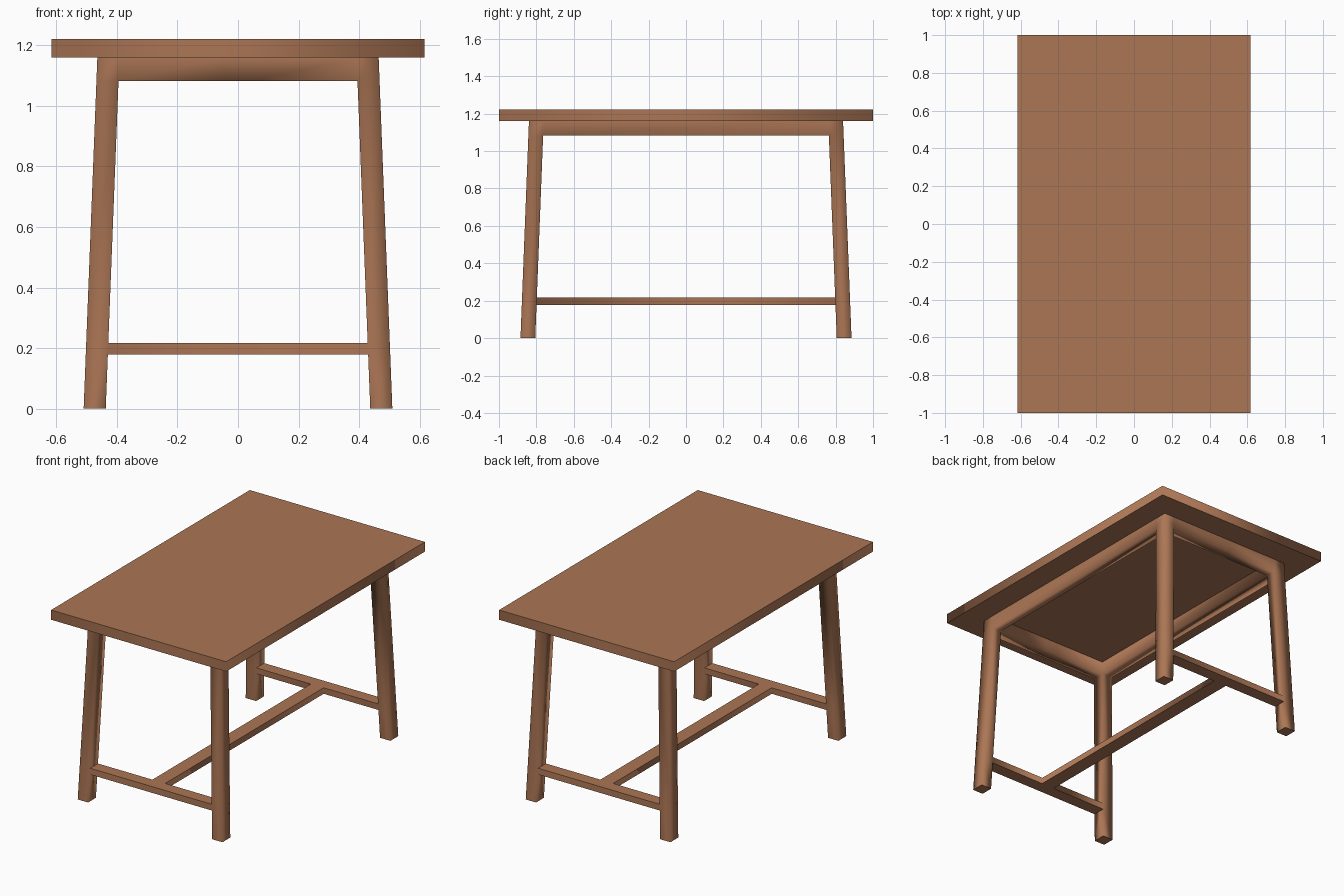
import bpy
import bmesh
from itertools import product

cube = bpy.data.objects.get("Cube")
if cube:
    bpy.data.objects.remove(cube, do_unlink=True)

# Single wood colour
COLOUR = (0.41, 0.18, 0.09, 1)
wood = bpy.data.materials.new("warm brown wood")
wood.use_nodes = True
wood.diffuse_color = COLOUR
wood.node_tree.nodes["Principled BSDF"].inputs["Base Color"].default_value = COLOUR

TOP_Z, UNDER_Z, APRON_Z = 1.222, 1.16, 1.083
RAIL_LOW, RAIL_HIGH = 0.178, 0.217
SPLAY = 0.039
RAIL_HALF = 0.045


def finish(name, bm, soft_height=None):
    """Smooth sides with crisp horizontal faces, except those at soft_height."""
    bmesh.ops.recalc_face_normals(bm, faces=bm.faces)
    for face in bm.faces:
        face.smooth = True
    for edge in bm.edges:
        level = [f for f in edge.link_faces if abs(f.normal.z) > 0.9]
        if len(level) == 1:
            z = level[0].calc_center_median().z
            edge.smooth = soft_height is not None and abs(z - soft_height) < 0.001
    mesh = bpy.data.meshes.new(name)
    bm.to_mesh(mesh)
    bm.free()
    mesh.materials.append(wood)
    obj = bpy.data.objects.new(name, mesh)
    bpy.context.collection.objects.link(obj)
    return obj


# Tabletop slab
bm = bmesh.new()
bmesh.ops.create_cube(bm, size=1)
for v in bm.verts:
    v.co.x *= 1.234
    v.co.y *= 2
    v.co.z = TOP_Z if v.co.z > 0 else UNDER_Z
finish("tabletop", bm)

# Base: splayed legs, apron and H-shaped stretcher welded from a grid of blocks
LEVELS = [0, RAIL_LOW, RAIL_HIGH, APRON_Z, UNDER_Z]
COUNTS = (5, 3, 4)


def grid_point(i, j, k):
    z = LEVELS[k]
    outer_x, inner_x = 0.51 - SPLAY * z, 0.437 - SPLAY * z
    outer_y, inner_y = 0.885 - SPLAY * z, 0.806 - SPLAY * z
    x = [-outer_x, -inner_x, -RAIL_HALF, RAIL_HALF, inner_x, outer_x][i]
    y = [-outer_y, -inner_y, inner_y, outer_y][j]
    return x, y, z


def solid(cell):
    if any(c < 0 or c >= n for c, n in zip(cell, COUNTS)):
        return False
    i, j, k = cell
    side, end = i in (0, 4), j in (0, 2)
    if k == 3:                      # apron ring
        return side or end
    if k == 1:                      # end rails and long centre rail
        return end or i == 2
    return side and end             # legs


bm = bmesh.new()
verts = {}


def vert(key):
    if key not in verts:
        verts[key] = bm.verts.new(grid_point(*key))
    return verts[key]


for cell in product(*map(range, COUNTS)):
    if not solid(cell):
        continue
    for axis, step in product(range(3), (0, 1)):
        beside = list(cell)
        beside[axis] += 1 if step else -1
        if solid(beside):
            continue
        u, w = [a for a in range(3) if a != axis]
        corners = []
        for du, dw in ((0, 0), (1, 0), (1, 1), (0, 1)):
            key = list(cell)
            key[axis] += step
            key[u] += du
            key[w] += dw
            corners.append(vert(tuple(key)))
        bm.faces.new(corners)
finish("legs_apron_and_stretcher", bm, soft_height=APRON_Z)
